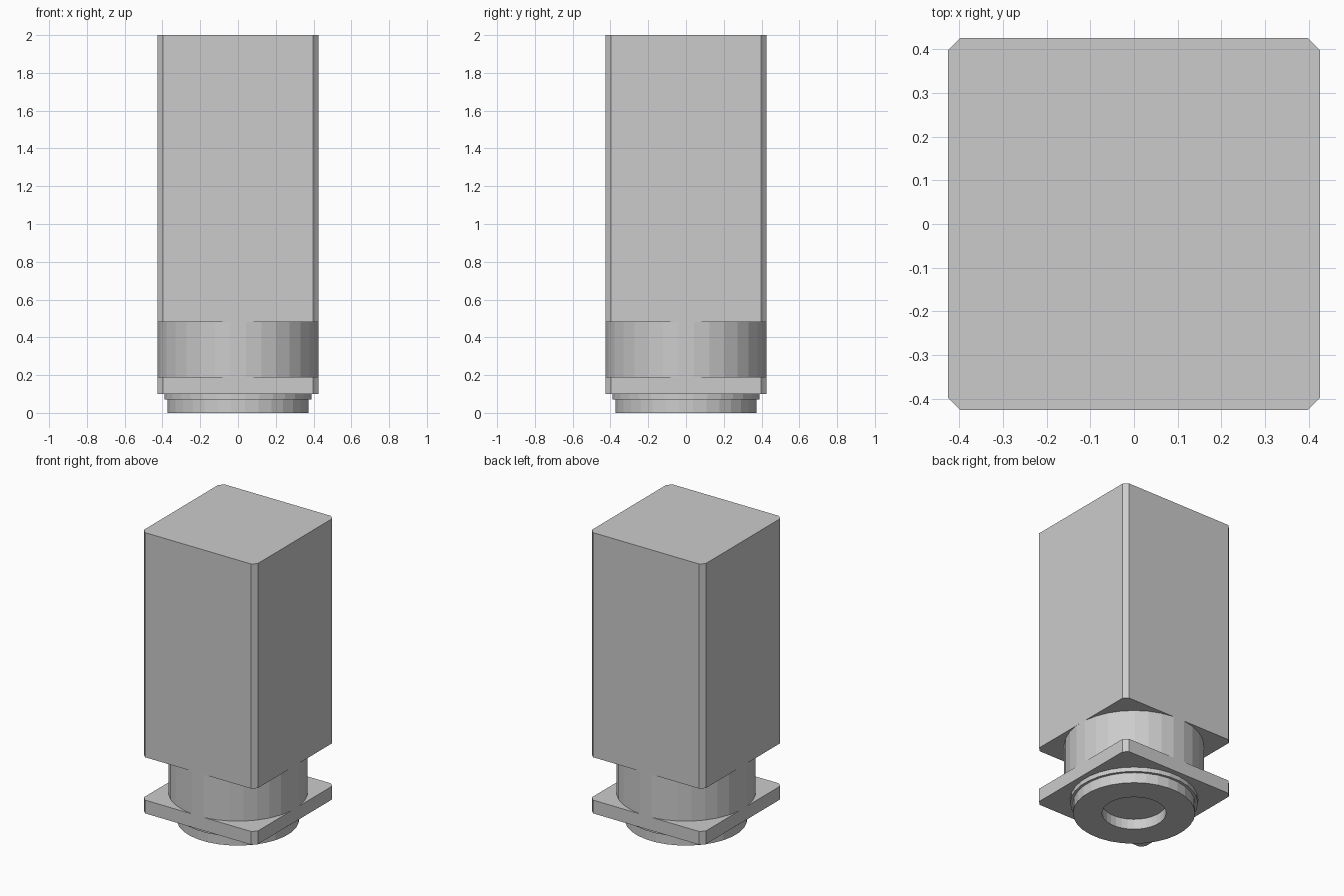
import bpy, bmesh, math

if "Cube" in bpy.data.objects:
    bpy.data.objects.remove(bpy.data.objects["Cube"])

SIDES = 32


def add_object(name, bm):
    bmesh.ops.recalc_face_normals(bm, faces=bm.faces)
    mesh = bpy.data.meshes.new(name)
    bm.to_mesh(mesh)
    bm.free()
    obj = bpy.data.objects.new(name, mesh)
    bpy.context.collection.objects.link(obj)
    return obj


def chamfered_block(name, half, cut, z0, z1):
    """Square prism with its four upright edges cut off."""
    h, c = half, half - cut
    outline = [(h, -c), (h, c), (c, h), (-c, h), (-h, c), (-h, -c), (-c, -h), (c, -h)]
    bm = bmesh.new()
    face = bm.faces.new([bm.verts.new((x, y, z0)) for x, y in outline])
    top = bmesh.ops.extrude_face_region(bm, geom=[face], use_keep_orig=True)["geom"]
    verts = [v for v in top if isinstance(v, bmesh.types.BMVert)]
    bmesh.ops.translate(bm, verts=verts, vec=(0, 0, z1 - z0))
    return add_object(name, bm)


def turned(name, profile):
    """Revolve a radius/height profile, with flat facets facing the axes."""
    bm = bmesh.new()
    rings = []
    for r, z in profile:
        ring = []
        for i in range(SIDES):
            a = (i + 0.5) * math.tau / SIDES
            ring.append(bm.verts.new((r * math.cos(a), r * math.sin(a), z)))
        rings.append(ring)
    for low, high in zip(rings, rings[1:]):
        for i in range(SIDES):
            j = (i + 1) % SIDES
            bm.faces.new((low[i], low[j], high[j], high[i]))
    bm.faces.new(rings[0])
    bm.faces.new(rings[-1])
    return add_object(name, bm)


# Tall main block and thin flange share the same outline
chamfered_block("main_block", 0.4265, 0.029, 0.48, 2.0)
chamfered_block("flange", 0.4265, 0.029, 0.10, 0.19)

# Round neck between them
turned("neck", [(0.4285, 0.19), (0.4285, 0.48)])

# Stepped bottom collar with a shallow round recess
turned("bottom_collar", [(0.197, 0.07), (0.197, 0.0), (0.375, 0.0),
                         (0.375, 0.07), (0.392, 0.07), (0.392, 0.10)])
